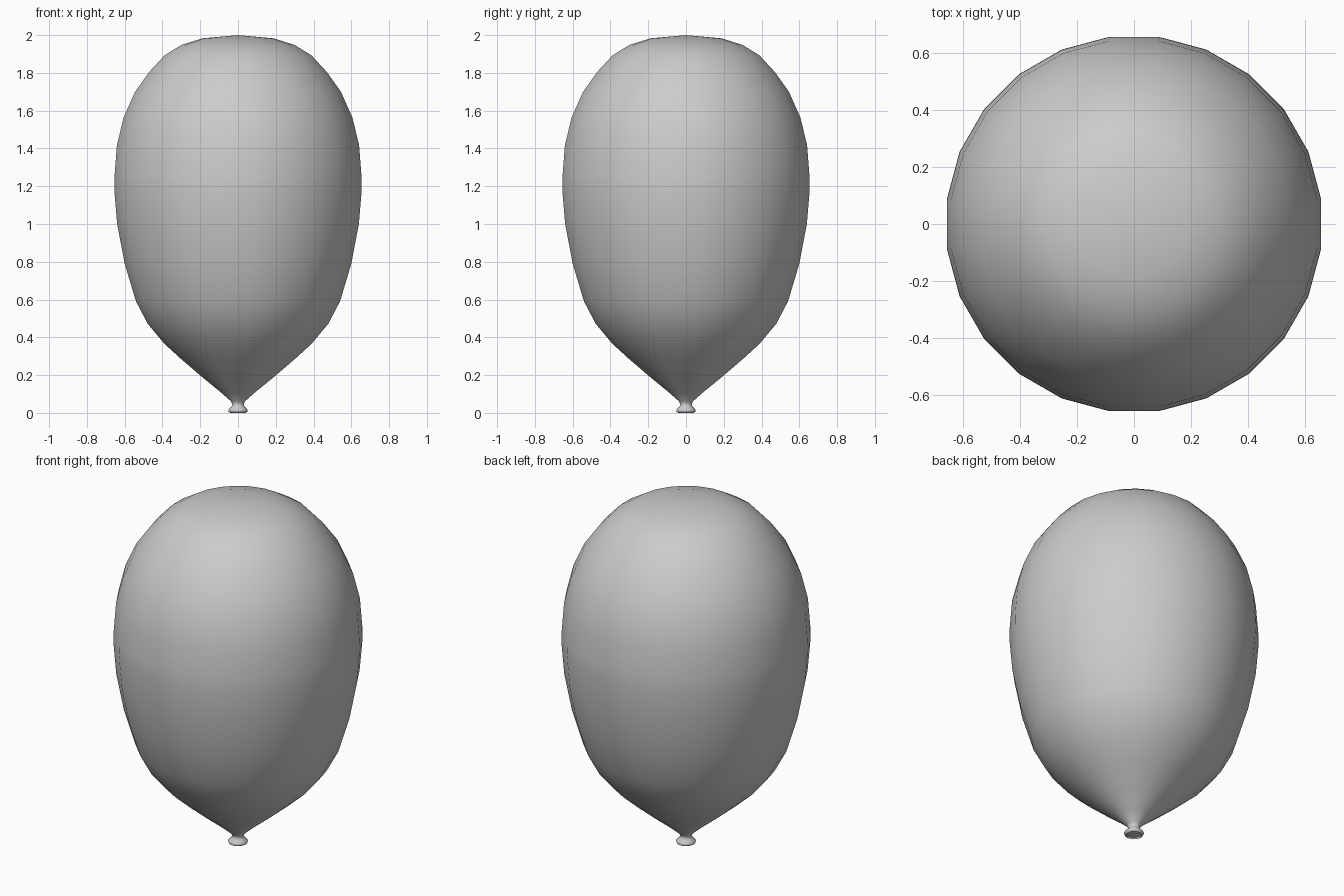
import bpy, bmesh, math

if "Cube" in bpy.data.objects:
    bpy.data.objects.remove(bpy.data.objects["Cube"])

SIDES = 24
# Silhouette (half width, height) from the rolled lip up to the crown
PROFILE = [
    (0.036, 0.008), (0.040, 0.0), (0.049, 0.005), (0.052, 0.013), (0.047, 0.022),
    (0.034, 0.034), (0.030, 0.045), (0.038, 0.062), (0.09, 0.108),
    (0.19, 0.19), (0.30, 0.284), (0.39, 0.366), (0.478, 0.472), (0.540, 0.59),
    (0.600, 0.79), (0.640, 1.00), (0.655, 1.18), (0.654, 1.25), (0.641, 1.42),
    (0.605, 1.565), (0.545, 1.70), (0.470, 1.805), (0.390, 1.892),
    (0.300, 1.948), (0.188, 1.983),
]


def lathe(name, profile, top):
    """Spin a profile around z, closing the bottom flat and the top to a point."""
    bm = bmesh.new()
    half = math.pi / SIDES
    rings = []
    for w, z in profile:
        r = w / math.cos(half)
        rings.append([bm.verts.new((r * math.cos(half * (2 * i + 1)),
                                    r * math.sin(half * (2 * i + 1)), z))
                      for i in range(SIDES)])
    for a, b in zip(rings, rings[1:]):
        for i in range(SIDES):
            j = (i + 1) % SIDES
            bm.faces.new((a[i], a[j], b[j], b[i]))
    tip = bm.verts.new((0, 0, top))
    for i in range(SIDES):
        bm.faces.new((rings[-1][i], rings[-1][(i + 1) % SIDES], tip))
    bm.faces.new(rings[0][::-1])
    bmesh.ops.recalc_face_normals(bm, faces=bm.faces)
    mesh = bpy.data.meshes.new(name)
    bm.to_mesh(mesh)
    bm.free()
    obj = bpy.data.objects.new(name, mesh)
    bpy.context.collection.objects.link(obj)
    return obj


# Balloon skin with tied neck and lip
balloon = lathe("balloon", PROFILE, 2.0)
bpy.context.view_layer.objects.active = balloon
balloon.select_set(True)
bpy.ops.object.shade_smooth_by_angle(angle=math.radians(60))
